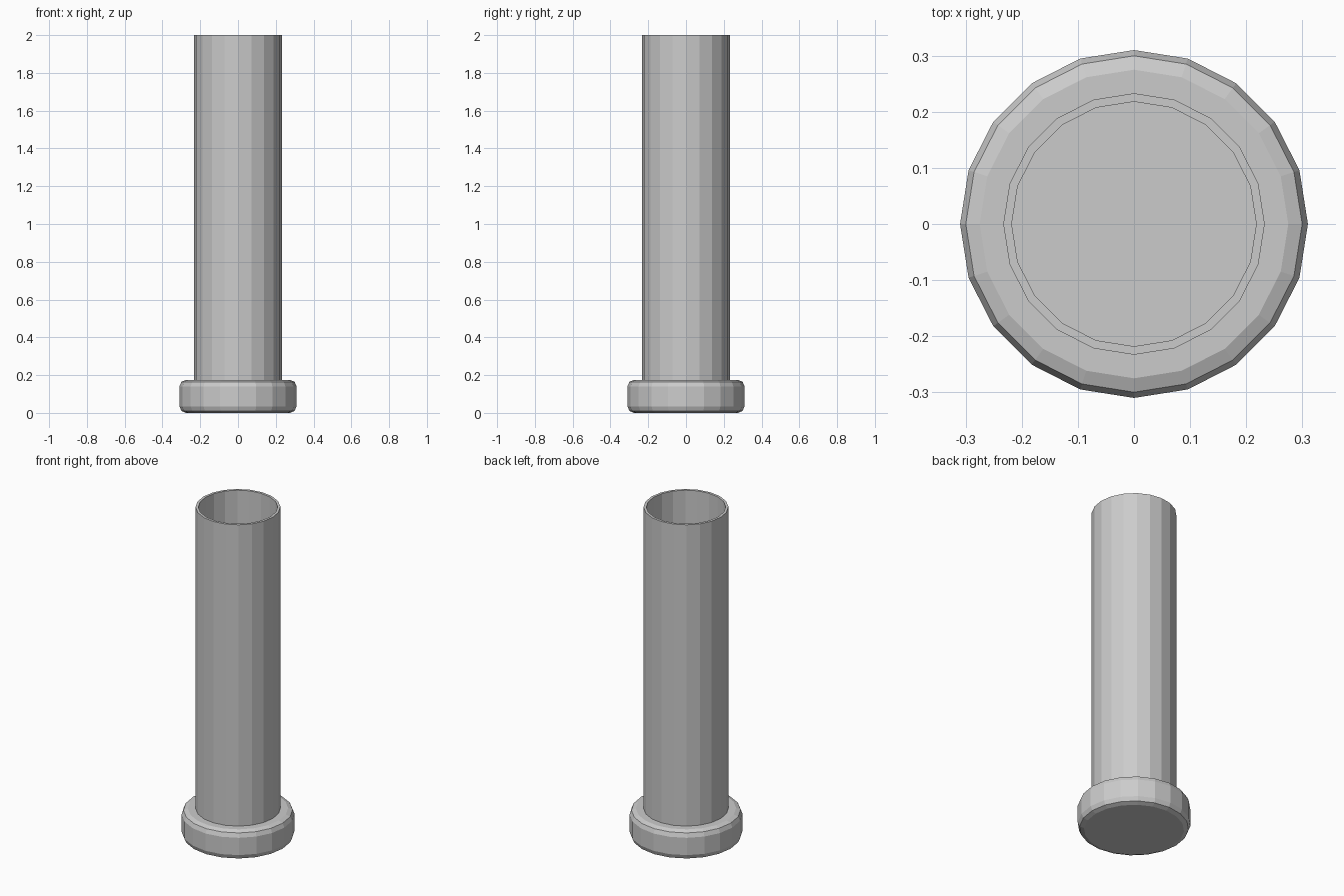
import bpy, bmesh
from math import sin, cos, tau

if "Cube" in bpy.data.objects:
    bpy.data.objects.remove(bpy.data.objects["Cube"])

SIDES = 20


def lathe(name, profile, closed=False):
    """Revolve an (r, z) profile about z; open profiles get flat end caps."""
    bm = bmesh.new()
    rings = [[bm.verts.new((r * cos(tau * i / SIDES), r * sin(tau * i / SIDES), z))
              for i in range(SIDES)] for r, z in profile]
    pairs = list(zip(rings, rings[1:]))
    if closed:
        pairs.append((rings[-1], rings[0]))
    else:
        bm.faces.new(rings[0][::-1])
        bm.faces.new(rings[-1])
    for a, b in pairs:
        for i in range(SIDES):
            j = (i + 1) % SIDES
            bm.faces.new((a[i], a[j], b[j], b[i]))
    bmesh.ops.recalc_face_normals(bm, faces=bm.faces)
    mesh = bpy.data.meshes.new(name)
    bm.to_mesh(mesh)
    bm.free()
    obj = bpy.data.objects.new(name, mesh)
    bpy.context.collection.objects.link(obj)
    return obj


# Solid foot with rounded rims
R, H, B = 0.31, 0.175, 0.035
k = B * 0.293
lathe("foot", [(R - B, 0), (R - k, k), (R, B),
               (R, H - B), (R - k, H - k), (R - B, H)])

# Thin-walled open tube standing on the foot
lathe("tube", [(0.233, H), (0.233, 2), (0.218, 2), (0.218, H)], closed=True)
